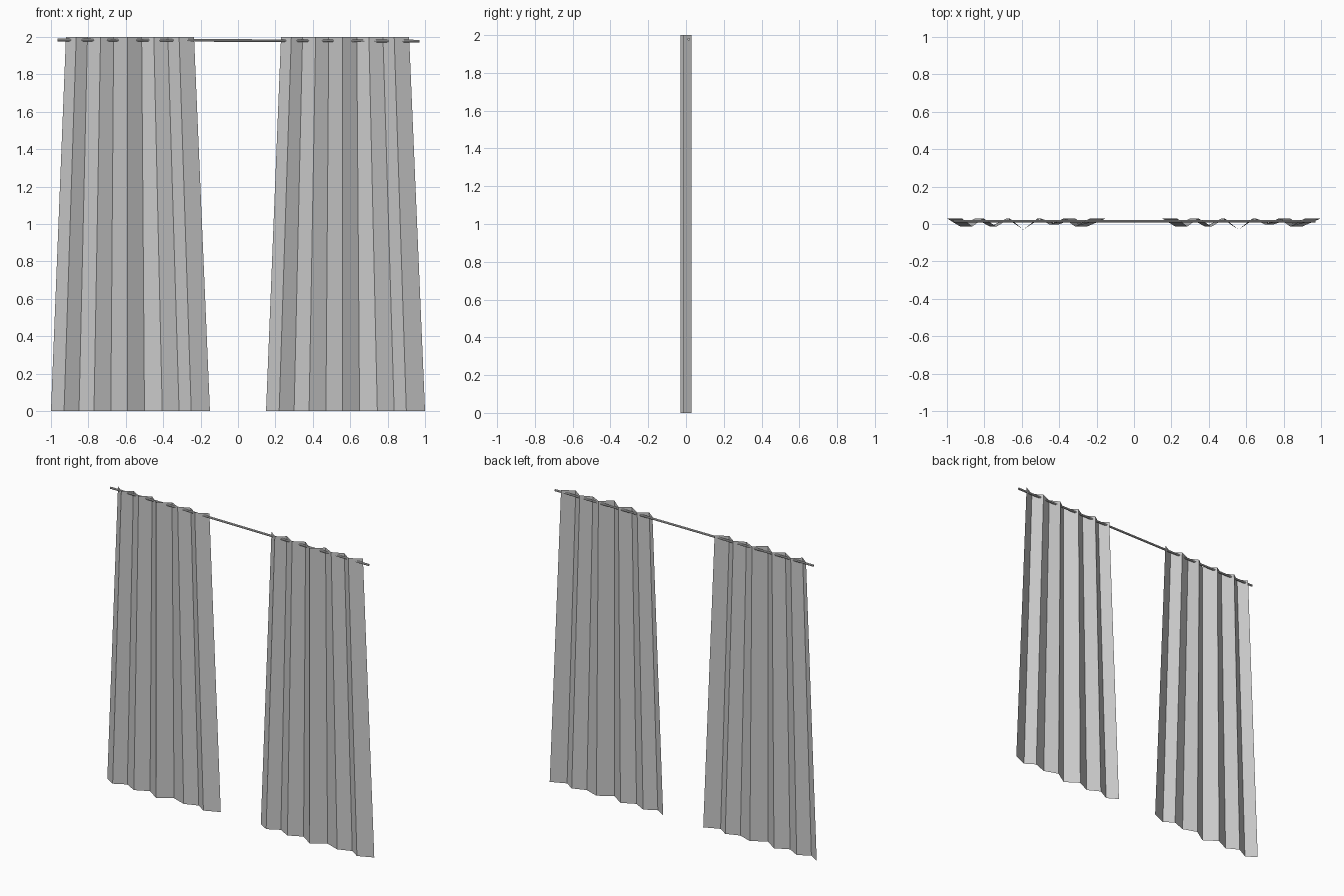
import bpy
from mathutils import Vector

if "Cube" in bpy.data.objects:
    bpy.data.objects.remove(bpy.data.objects["Cube"])

# Fold lines of one curtain: (x at top, x at hem, depth y)
FOLDS = [(-.92, -1.0, .03), (-.865, -.93, -.013), (-.805, -.85, .03),
         (-.735, -.77, -.014), (-.665, -.68, .03), (-.592, -.592, -.03),
         (-.515, -.50, .03), (-.45, -.405, -.003), (-.375, -.315, .03),
         (-.315, -.25, -.013), (-.235, -.15, .03)]


def curtain(name, shift):
    # Single pleated sheet, flaring towards the hem
    verts = [(top + shift, y, 2.0) for top, hem, y in FOLDS]
    verts += [(hem + shift, y, 0.0) for top, hem, y in FOLDS]
    n = len(FOLDS)
    faces = [(i, n + i, n + i + 1, i + 1) for i in range(n - 1)]
    mesh = bpy.data.meshes.new(name)
    mesh.from_pydata(verts, [], faces)
    obj = bpy.data.objects.new(name, mesh)
    bpy.context.collection.objects.link(obj)


curtain("left_curtain", 0.0)
curtain("right_curtain", 1.15)

# Thin rod threaded through the pleats, very slightly tilted
a, b = Vector((-.965, .015, 1.984)), Vector((.97, .015, 1.978))
bpy.ops.mesh.primitive_cylinder_add(vertices=8, radius=.007, depth=(b - a).length,
                                    location=(a + b) / 2)
rod = bpy.context.object
rod.name = "curtain_rod"
rod.rotation_euler = (b - a).to_track_quat('Z', 'Y').to_euler()
